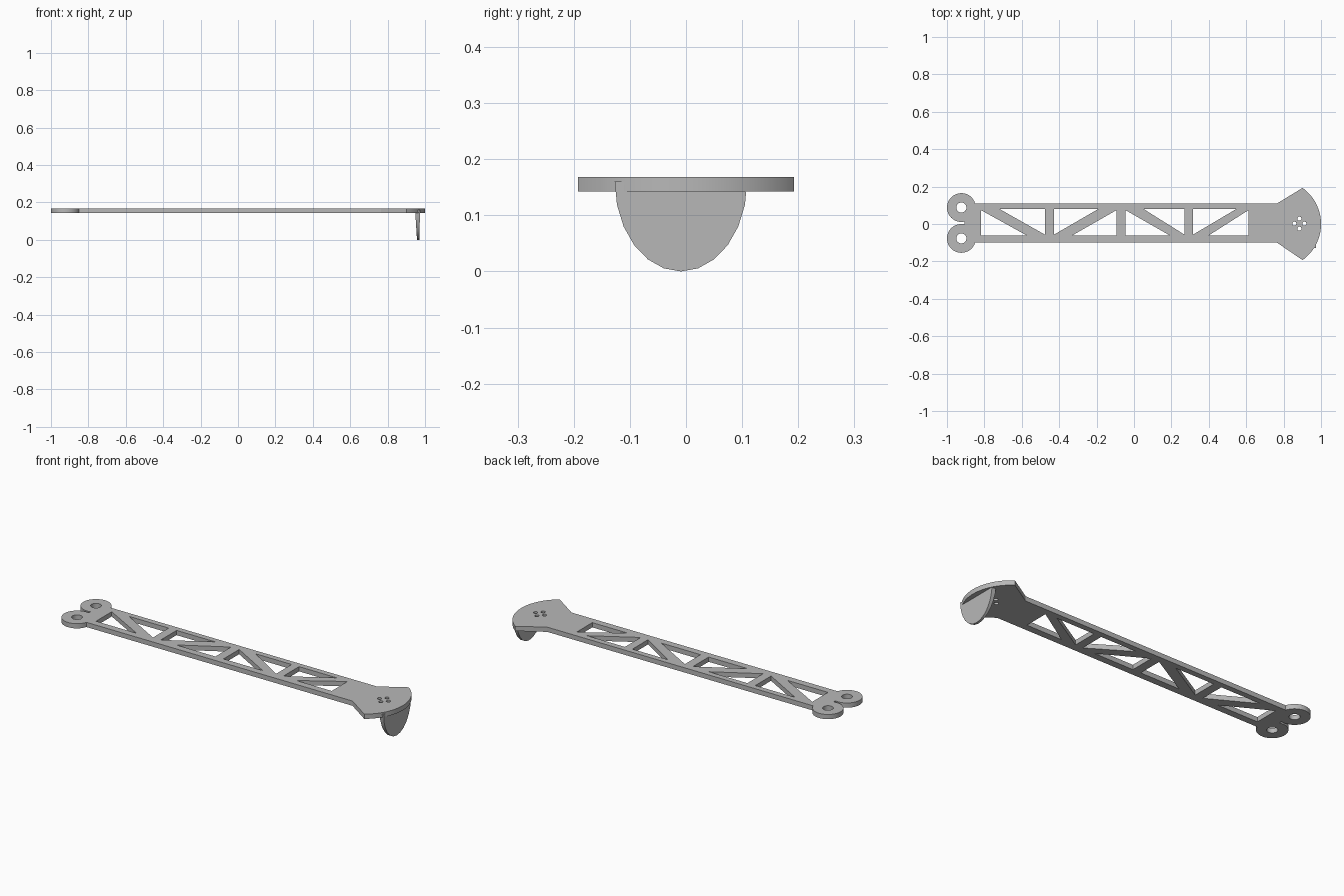
import bpy, bmesh
from math import sin, cos, radians

if "Cube" in bpy.data.objects:
    bpy.data.objects.remove(bpy.data.objects["Cube"])

Z_LOW, Z_HIGH = 0.142, 0.168

grey = bpy.data.materials.new("plain_grey")
grey.use_nodes = True
grey.diffuse_color = (0.48, 0.48, 0.48, 1)
grey.node_tree.nodes["Principled BSDF"].inputs["Base Color"].default_value = (0.48, 0.48, 0.48, 1)


def arc(cx, cy, r, start, end, n=32):
    """Points along an arc, angles in degrees."""
    angles = [radians(start + (end - start) * i / n) for i in range(n + 1)]
    return [(cx + r * cos(a), cy + r * sin(a)) for a in angles]


def circle(cx, cy, r, n=24):
    return arc(cx, cy, r, 0, 360, n)[:-1]


def finish(obj):
    """Clean the mesh, colour it and smooth only the round sides."""
    bm = bmesh.new()
    bm.from_mesh(obj.data)
    bmesh.ops.remove_doubles(bm, verts=bm.verts, dist=0.00005)
    bmesh.ops.recalc_face_normals(bm, faces=bm.faces)
    bm.to_mesh(obj.data)
    bm.free()
    obj.data.materials.clear()
    obj.data.materials.append(grey)
    bpy.ops.object.select_all(action="DESELECT")
    obj.select_set(True)
    bpy.context.view_layer.objects.active = obj
    bpy.ops.object.shade_smooth_by_angle(angle=radians(30))


def flat_plate(name, loops):
    """Extruded flat shape: first loop is the outline, the rest are holes."""
    curve = bpy.data.curves.new(name, "CURVE")
    curve.dimensions = "2D"
    curve.fill_mode = "BOTH"
    curve.extrude = (Z_HIGH - Z_LOW) / 2
    for loop in loops:
        spline = curve.splines.new("POLY")
        spline.points.add(len(loop) - 1)
        for point, (x, y) in zip(spline.points, loop):
            point.co = (x, y, 0, 1)
        spline.use_cyclic_u = True
    shape = bpy.data.objects.new(name + "_shape", curve)
    bpy.context.collection.objects.link(shape)
    bpy.context.view_layer.update()
    mesh = bpy.data.meshes.new_from_object(
        shape.evaluated_get(bpy.context.evaluated_depsgraph_get()))
    bpy.data.objects.remove(shape)
    mesh.name = name
    for v in mesh.vertices:
        v.co.z += (Z_LOW + Z_HIGH) / 2
    obj = bpy.data.objects.new(name, mesh)
    bpy.context.collection.objects.link(obj)
    finish(obj)


# Outline: two round lugs, straight bar, flared fan end
lug_x, lug_ys, lug_r = -0.923, (0.088, -0.077), 0.077
outline = arc(lug_x, lug_ys[0], lug_r, 16.6, 283.5)
outline += arc(lug_x, lug_ys[1], lug_r, 76.5, 342.6)
outline += [(0.765, -0.10)]
outline += arc(0.7625, 0, 0.2375, -54.3, 54.3)
outline += [(0.765, 0.11)]

# Triangular truss windows: (square-corner x, tip x, corner on top edge?)
LOW, TOP = -0.062, 0.079
windows = [(-0.818, -0.572, False), (-0.476, -0.717, True),
           (-0.428, -0.193, True), (-0.094, -0.332, False),
           (-0.045, 0.193, False), (0.27, 0.053, True),
           (0.315, 0.545, True), (0.612, 0.398, False)]
holes = []
for corner, tip, on_top in windows:
    near, far = (TOP, LOW + 0.005) if on_top else (LOW, TOP - 0.005)
    holes.append([(corner, near), (tip, near), (corner, far)])

# Lug holes and the cross of four small holes in the fan
holes += [circle(lug_x, y, 0.027) for y in lug_ys]
for dx, dy in ((1, 0), (0, 1), (-1, 0), (0, -1)):
    holes.append(circle(0.884 + 0.027 * dx, 0.002 + 0.027 * dy, 0.011, 16))

flat_plate("truss_arm", [outline] + holes)

# Half-oval blade hanging below the fan, a little thinner at its tip
bm = bmesh.new()
rings = []
for x_top, x_tip in ((0.973, 0.970), (0.947, 0.957)):
    ring = []
    for i in range(13):
        a = radians(-90 + 15 * i)
        drop = cos(a)
        ring.append(bm.verts.new((x_top + (x_tip - x_top) * drop,
                                  -0.009 + 0.118 * sin(a), 0.16 * (1 - drop))))
    rings.append(ring)
    bm.faces.new(ring)
for i in range(13):
    j = (i + 1) % 13
    bm.faces.new((rings[0][i], rings[0][j], rings[1][j], rings[1][i]))
mesh = bpy.data.meshes.new("blade")
bm.to_mesh(mesh)
bm.free()
blade = bpy.data.objects.new("blade", mesh)
bpy.context.collection.objects.link(blade)
finish(blade)
